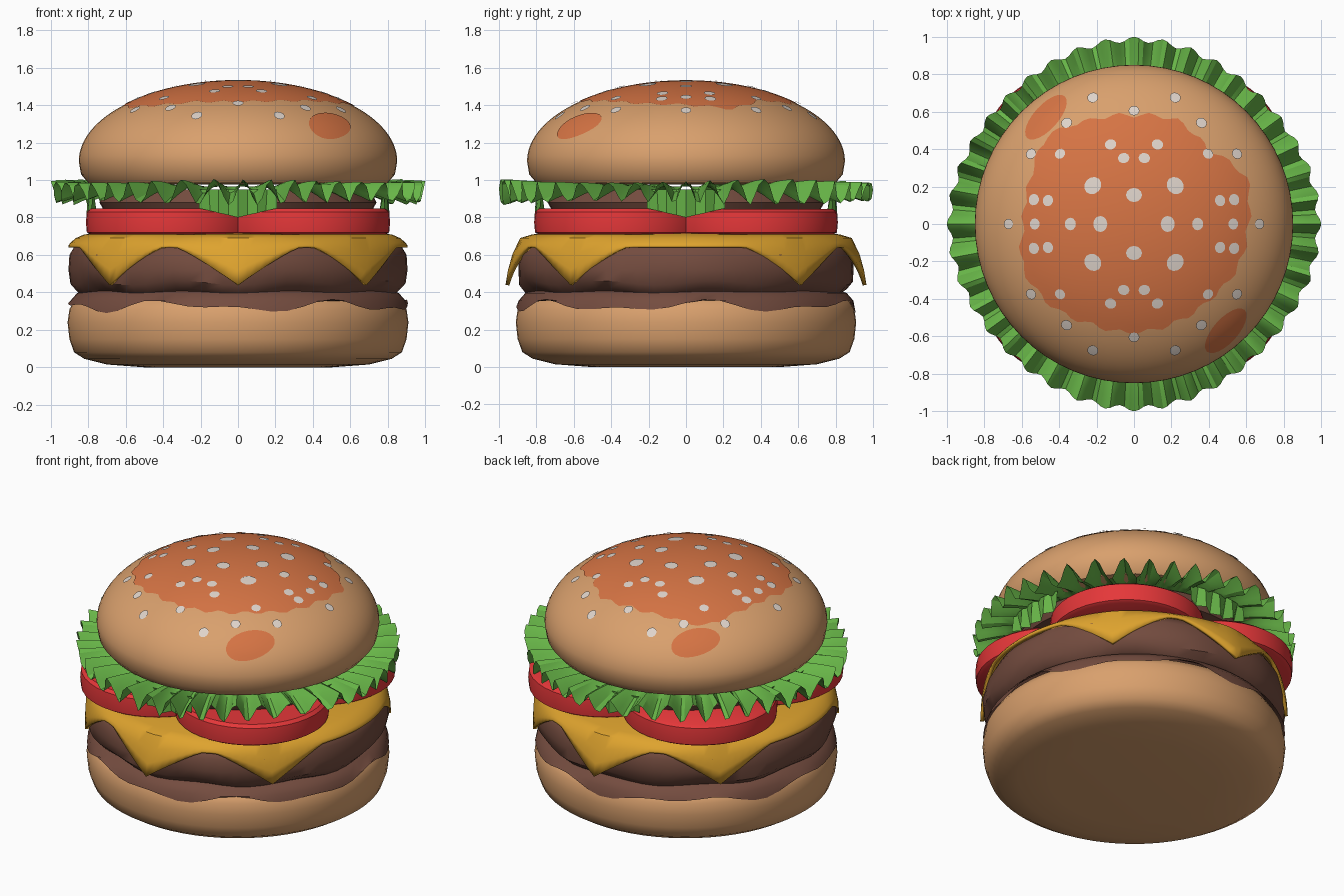
import bpy, math
from math import sin, cos, pi, radians, sqrt

if "Cube" in bpy.data.objects:
    bpy.data.objects.remove(bpy.data.objects["Cube"])

TAU = 2 * pi


def material(name, rgb):
    m = bpy.data.materials.new(name)
    m.diffuse_color = [((c / 255 + 0.055) / 1.055) ** 2.4 for c in rgb] + [1]
    m.use_nodes = True
    m.node_tree.nodes["Principled BSDF"].inputs["Base Color"].default_value = m.diffuse_color
    return m


BUN = material("bun tan", (217, 160, 109))
TOAST = material("toasted orange", (214, 116, 68))
SEED = material("seed white", (222, 211, 202))
GREEN = material("lettuce green", (104, 182, 72))
RED = material("tomato red", (229, 55, 57))
CHEESE = material("cheese yellow", (222, 163, 46))
MEAT = material("meat brown", (116, 76, 63))


def make(name, verts, faces, mat, smooth=40):
    me = bpy.data.meshes.new(name)
    me.from_pydata(verts, [], faces)
    me.materials.append(mat)
    ob = bpy.data.objects.new(name, me)
    bpy.context.collection.objects.link(ob)
    if smooth:
        bpy.context.view_layer.objects.active = ob
        ob.select_set(True)
        bpy.ops.object.shade_smooth_by_angle(angle=radians(smooth))
        ob.select_set(False)
    return ob


def rings(name, count, fn, mat, segs=64, caps=(True, True), center=(0, 0), smooth=40):
    """Stack of rings from bottom to top; fn(i, angle) gives (radius, height)."""
    v, f = [], []
    for i in range(count):
        for j in range(segs):
            a = TAU * j / segs
            r, z = fn(i, a)
            v.append((center[0] + r * cos(a), center[1] + r * sin(a), z))
    for i in range(count - 1):
        for j in range(segs):
            k = (j + 1) % segs
            f.append((i * segs + j, i * segs + k, (i + 1) * segs + k, (i + 1) * segs + j))
    if caps[0]:
        f.append(tuple(reversed(range(segs))))
    if caps[1]:
        f.append(tuple(range((count - 1) * segs, count * segs)))
    return make(name, v, f, mat, smooth)


def lathe(name, profile, mat, **kw):
    return rings(name, len(profile), lambda i, a: profile[i], mat, **kw)


# Bottom bun
lathe("bottom_bun", [(0.5, 0.0), (0.7, 0.015), (0.82, 0.045), (0.875, 0.08), (0.9, 0.15),
                     (0.91, 0.24), (0.9, 0.31), (0.87, 0.36), (0.8, 0.385)], BUN)


# Meat edge spilling over the bottom bun
def spill(i, a):
    low = 0.325 + 0.022 * sin(6 * a + 1) + 0.016 * sin(11 * a)
    return [(0.907, low), (0.895, 0.355), (0.86, 0.395), (0.8, 0.42)][i]


rings("meat_spill", 4, spill, MEAT, caps=(False, True))

# Main patty with a slightly lumpy side
PATTY = [(0.82, 0.385), (0.855, 0.41), (0.895, 0.45), (0.905, 0.52), (0.9, 0.6),
         (0.87, 0.65), (0.8, 0.68)]


def patty(i, a):
    r, z = PATTY[i]
    return r + 0.01 * sin(7 * a + i) * sin(3 * a), z + (0.012 * sin(9 * a) if i < 3 else 0)


rings("patty", len(PATTY), patty, MEAT)


# Cheese sheet with six hanging points
DRIPS = [(-90, 0.06), (90, 0.06), (42, 0.02), (-42, 0.02), (138, 0.02), (-138, 0.02)]


def cheese(i, a):
    depth = out = 0
    for deg, extra in DRIPS:
        d = abs((a - radians(deg) + pi) % TAU - pi)
        t = max(0, 1 - d / 0.38) ** 1.25
        depth, out = depth + 0.2 * t, out + extra * t
    u = [1, 0.65, 0.3, 0, 0, 0][i]
    r = [0.905, 0.905, 0.895, 0.865, 0.82, 0.4][i]
    z = [0.64, 0.65, 0.665, 0.69, 0.71, 0.72][i]
    return r + out * (0.35 + 0.65 * u if i < 4 else 0), z - depth * u


sheet = rings("cheese", 6, cheese, CHEESE, segs=120, caps=(False, True))
thick = sheet.modifiers.new("thickness", "SOLIDIFY")
thick.thickness = 0.02
thick.offset = -1

# Four overlapping tomato slices
for n, (sx, sy) in enumerate([(1, 1), (-1, 1), (-1, -1), (1, -1)]):
    lathe(f"tomato_slice_{n + 1}",
          [(0.44, 0.708), (0.46, 0.72), (0.465, 0.775), (0.46, 0.83), (0.44, 0.845 + 0.001 * n)],
          RED, segs=40, center=(sx * 0.347, sy * 0.347))

# Upper meat layer below the lettuce
lathe("upper_meat", [(0.6, 0.72), (0.62, 0.83), (0.72, 0.845), (0.74, 0.88), (0.7, 0.95)], MEAT, segs=48)


# Ruffled lettuce
def lettuce(i, a):
    wave = cos(40 * a + 1.3 * sin(5 * a))
    edge = 0.97 + 0.015 * cos(4 * a) + 0.015 * cos(40 * a)
    u = i / 5
    r = 0.66 + (edge - 0.66) * u
    return r, 0.965 - 0.03 * u * u + (0.06 + 0.01 * sin(3 * a)) * u * wave


rings("lettuce", 6, lettuce, GREEN, segs=240, caps=(False, False), smooth=25)

# Lettuce folds hanging in the gaps between tomato slices
for n in range(4):
    a0 = n * pi / 2
    v, f = [], []
    for k in range(9):
        a = a0 + (k - 4) * 0.065
        r = 0.79 + 0.02 * (-1) ** k
        drop = 0.8 + 0.012 * abs(k - 4)
        v += [(r * cos(a), r * sin(a), drop), (0.8 * cos(a), 0.8 * sin(a), 0.95)]
    f = [(2 * k, 2 * k + 2, 2 * k + 3, 2 * k + 1) for k in range(8)]
    make(f"lettuce_fold_{n + 1}", v, f, GREEN, 0)


# Top bun dome
def dome(r):
    return 1.1 + 0.43 * sqrt(max(0, 1 - (r / 0.85) ** 2))


profile = [(0.74, 0.975), (0.8, 0.985), (0.838, 1.03), (0.85, 1.1)]
for k in range(1, 24):
    r = 0.85 * cos(k / 24 * pi / 2)
    profile.append((r, dome(r)))
lathe("top_bun", profile, BUN)


def decal(name, cx, cy, outline, mat, lift, steps, segs):
    """Thin patch laid on the dome; outline(angle) gives an offset (dx, dy)."""
    v, f = [(cx, cy, dome(math.hypot(cx, cy)) + lift)], []
    for i in range(1, steps + 1):
        for j in range(segs):
            dx, dy = outline(TAU * j / segs)
            x, y = cx + dx * i / steps, cy + dy * i / steps
            v.append((x, y, dome(math.hypot(x, y)) + lift))
    for j in range(segs):
        k = (j + 1) % segs
        f.append((0, 1 + j, 1 + k))
        for i in range(steps - 1):
            b = 1 + i * segs
            f.append((b + j, b + segs + j, b + segs + k, b + k))
    return make(name, v, f, mat)


# Toasted crown with an uneven edge, radius every 22.5 degrees
EDGE = [0.61, 0.65, 0.56, 0.6, 0.58, 0.6, 0.66, 0.6, 0.59, 0.64, 0.62, 0.58, 0.58, 0.57, 0.57, 0.6]


def crown(a):
    t = a / TAU * 16
    k = int(t) % 16
    r = EDGE[k] + (EDGE[(k + 1) % 16] - EDGE[k]) * (t - int(t)) + 0.012 * sin(23 * a)
    return r * cos(a), r * sin(a)


decal("toasted_crown", 0, 0, crown, TOAST, 0.004, 14, 96)


def ellipse(p, q, turn):
    c, s = cos(turn), sin(turn)
    return lambda a: (p * cos(a) * c - q * sin(a) * s, p * cos(a) * s + q * sin(a) * c)


# Two toasted spots on the sides
for n, (x, y) in enumerate([(0.49, -0.57), (-0.47, 0.57)]):
    decal(f"toasted_spot_{n + 1}", x, y, ellipse(0.15, 0.065, radians(48)), TOAST, 0.005, 4, 24)

# Sesame seeds, one quadrant mirrored both ways
SEEDS = [(0, 0.155, 0.043), (0.18, 0, 0.043), (0.22, 0.205, 0.049), (0.34, 0, 0.034),
         (0.055, 0.352, 0.031), (0.125, 0.425, 0.031), (0.46, 0.125, 0.031), (0.535, 0.13, 0.031),
         (0.53, 0, 0.03), (0.67, 0, 0.028), (0.395, 0.375, 0.029), (0.55, 0.375, 0.029),
         (0.36, 0.54, 0.03), (0, 0.605, 0.029), (0.22, 0.675, 0.03)]
spots = {(sx * x, sy * y, r) for x, y, r in SEEDS for sx in (1, -1) for sy in (1, -1)}
for n, (x, y, r) in enumerate(sorted(spots)):
    decal(f"sesame_seed_{n + 1}", x, y, ellipse(r, r * 0.88, math.atan2(y, x) + pi / 2), SEED, 0.009, 2, 12)
